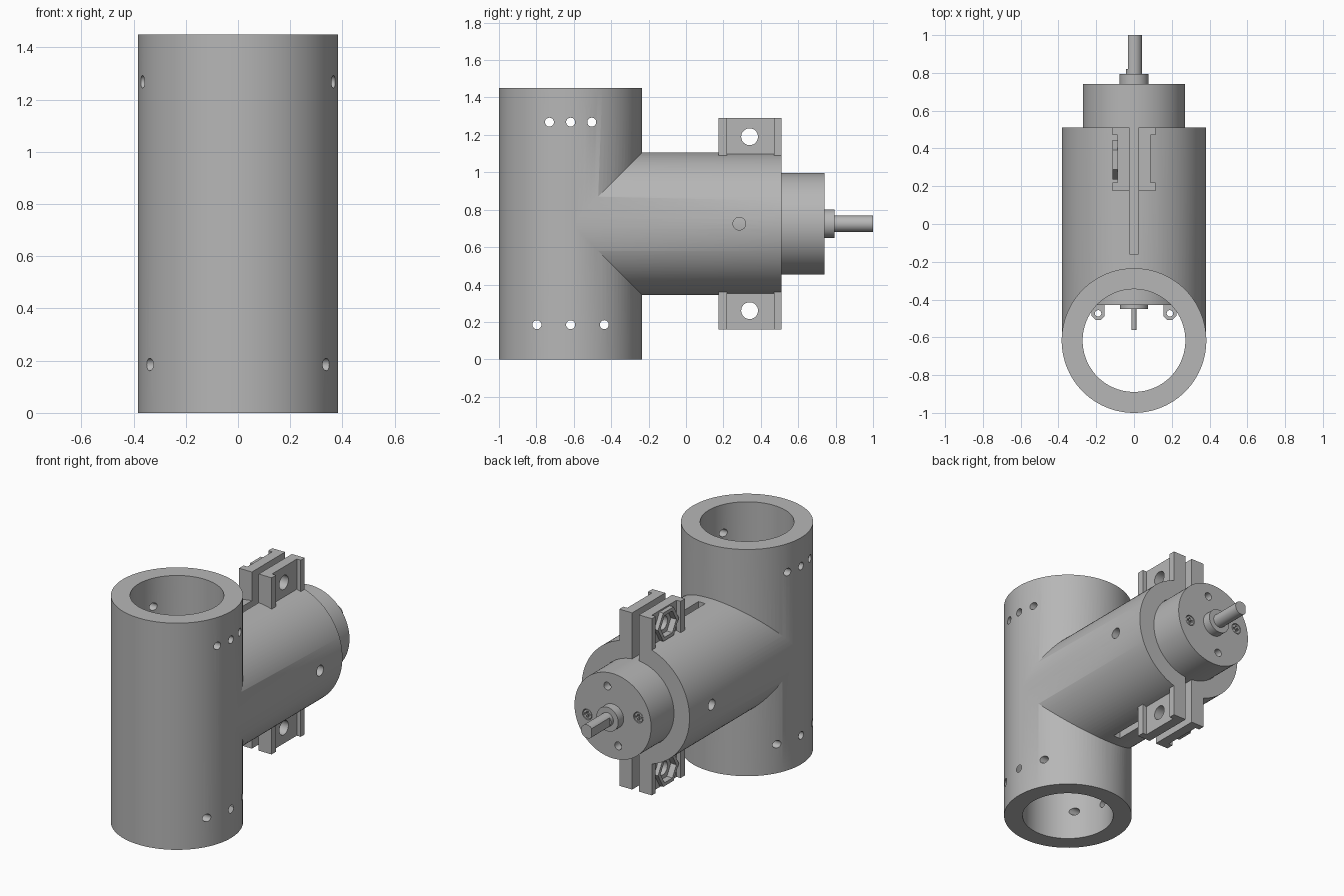
import bpy, bmesh, math
from mathutils import Vector, Matrix

cube = bpy.data.objects.get("Cube")
if cube:
    bpy.data.objects.remove(cube, do_unlink=True)

grey = bpy.data.materials.new("plain_grey")
grey.use_nodes = True
colour = (0.47, 0.47, 0.47, 1)
grey.diffuse_color = colour
grey.node_tree.nodes["Principled BSDF"].inputs["Base Color"].default_value = colour


def make(name, bm):
    mesh = bpy.data.meshes.new(name)
    bm.to_mesh(mesh)
    bm.free()
    mesh.materials.append(grey)
    obj = bpy.data.objects.new(name, mesh)
    bpy.context.collection.objects.link(obj)
    return obj


def cyl(name, r, a, b, n=32, spin=0):
    """Cylinder or prism running from point a to point b."""
    a, b = Vector(a), Vector(b)
    axis = b - a
    bm = bmesh.new()
    bmesh.ops.create_cone(bm, cap_ends=True, segments=n, radius1=r, radius2=r, depth=axis.length)
    turn = axis.to_track_quat('Z', 'Y').to_matrix().to_4x4()
    bm.transform(Matrix.Translation((a + b) / 2) @ turn @ Matrix.Rotation(spin, 4, 'Z'))
    return make(name, bm)


def box(name, lo, hi):
    lo, hi = Vector(lo), Vector(hi)
    bm = bmesh.new()
    bmesh.ops.create_cube(bm, size=1)
    bm.transform(Matrix.Translation((lo + hi) / 2) @ Matrix.Diagonal((*(hi - lo), 1)))
    return make(name, bm)


def combine(target, tool, op='DIFFERENCE'):
    """Apply a boolean and discard the tool."""
    mod = target.modifiers.new("bool", 'BOOLEAN')
    mod.operation, mod.solver, mod.object = op, 'EXACT', tool
    bpy.context.view_layer.objects.active = target
    bpy.ops.object.modifier_apply(modifier=mod.name)
    bpy.data.objects.remove(tool, do_unlink=True)


def smooth(obj):
    bpy.ops.object.select_all(action='DESELECT')
    obj.select_set(True)
    bpy.context.view_layer.objects.active = obj
    bpy.ops.object.shade_smooth_by_angle(angle=math.radians(30))


TUBE_Y, AXIS_Z, HEIGHT = -0.617, 0.725, 1.45
OUTER, BORE = 0.383, 0.272
TABS = (0.26, 1.19)
CLAMP_Y = 0.34


def on_axis(y, x=0):
    return (x, y, AXIS_Z)


# Upright tube joined with the sideways motor sleeve
body = cyl("tee_housing", OUTER, (0, TUBE_Y, 0), (0, TUBE_Y, HEIGHT), 96)
combine(body, cyl("sleeve", OUTER - 0.001, on_axis(TUBE_Y), on_axis(0.51), 96), 'UNION')

# Clamp tabs: a web with a flange at each end, above and below
for half, y0, y1 in ((0.087, 0.19, 0.49), (0.115, 0.175, 0.22), (0.115, 0.47, 0.51)):
    combine(body, box("tab", (-half, y0, 0.16), (half, y1, 1.29)), 'UNION')
for z in TABS:
    combine(body, cyl("nut_boss", 0.105, (-0.06, CLAMP_Y, z), (-0.114, CLAMP_Y, z), 6, math.pi / 2), 'UNION')

# Bores and clamp slot
combine(body, cyl("bore", BORE, (0, TUBE_Y, -0.1), (0, TUBE_Y, HEIGHT + 0.1), 96))
combine(body, cyl("sleeve_bore", BORE, on_axis(-0.431), on_axis(0.6), 96))
combine(body, box("slot", (-0.024, -0.16, -0.1), (0.024, 0.6, 1.5)))

# Hexagonal nut pockets and clamp bolt holes
for z in TABS:
    combine(body, cyl("pocket", 0.08, (-0.2, CLAMP_Y, z), (-0.075, CLAMP_Y, z), 6, math.pi / 2))
    combine(body, cyl("bolt_hole", 0.045, (-0.3, CLAMP_Y, z), (0.3, CLAMP_Y, z)))

# Cross holes through the tube walls and the sleeve
for z, gap in ((1.268, 0.113), (0.185, 0.18)):
    for side in (-1, 0, 1):
        y = TUBE_Y + side * gap
        combine(body, cyl("cross_hole", 0.024, (-0.5, y, z), (0.5, y, z), 24))
combine(body, cyl("side_hole", 0.034, on_axis(0.285, -0.5), on_axis(0.285, 0.5)))
smooth(body)

# Motor body and gearbox
motor = cyl("motor_body", 0.268, on_axis(-0.43), on_axis(0.27), 96)
gearbox = cyl("gearbox", 0.271, on_axis(0.27), on_axis(0.74), 96)
screws = []
for i in range(4):
    ang = math.radians(78 + 90 * i)
    x, z = 0.185 * math.cos(ang), AXIS_Z + 0.185 * math.sin(ang)
    is_screw = i % 2 == 1
    r = 0.034 if is_screw else 0.025
    combine(gearbox, cyl("face_hole", r, (x, 0.69, z), (x, 0.8, z), 24))
    if is_screw:
        head = cyl("gearbox_screw", 0.03, (x, 0.68, z), (x, 0.738, z), 24)
        for w, h in ((0.02, 0.006), (0.006, 0.02)):
            combine(head, box("cross", (x - w, 0.72, z - h), (x + w, 0.8, z + h)))
        screws.append(head)

# Output shaft with a flat, and its boss
boss = cyl("shaft_boss", 0.077, on_axis(0.73), on_axis(0.795), 48)
shaft = cyl("output_shaft", 0.043, on_axis(0.78), on_axis(1.0))
combine(shaft, box("flat", (-0.1, 0.82, 0.6), (-0.033, 1.1, 0.85)))

# Rear bearing, rear spindle and wire terminals
bearing = cyl("rear_bearing", 0.075, on_axis(-0.45), on_axis(-0.42), 48)
spindle = cyl("rear_spindle", 0.013, on_axis(-0.56), on_axis(-0.44), 24)
for side, label in ((1, "left"), (-1, "right")):
    x, y = side * 0.19, -0.473
    tag = box(label + "_terminal", (x - 0.034, y, AXIS_Z - 0.01), (x + 0.034, -0.425, AXIS_Z + 0.01))
    combine(tag, cyl("eye", 0.037, (x, y, AXIS_Z - 0.01), (x, y, AXIS_Z + 0.01), 8, math.pi / 8), 'UNION')
    combine(tag, cyl("eye_hole", 0.017, (x, y, AXIS_Z - 0.1), (x, y, AXIS_Z + 0.1), 24))
    smooth(tag)

for part in (motor, gearbox, boss, shaft, bearing, spindle, *screws):
    smooth(part)
